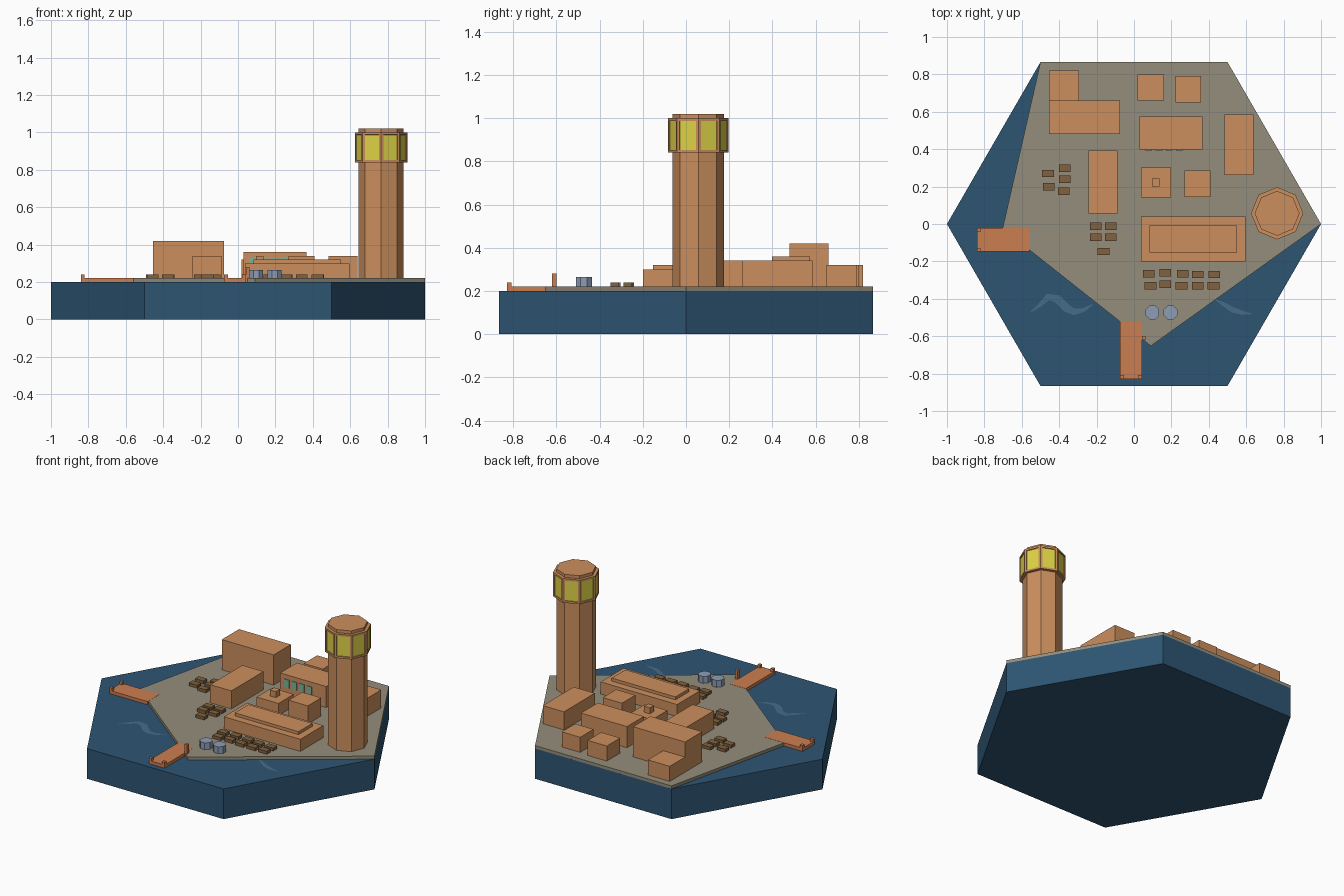
import bpy, bmesh
from math import cos, sin, pi
from mathutils import Vector

if "Cube" in bpy.data.objects:
    bpy.data.objects.remove(bpy.data.objects["Cube"])


def material(name, rgb):
    m = bpy.data.materials.new(name)
    m.diffuse_color = (*rgb, 1)
    m.use_nodes = True
    m.node_tree.nodes["Principled BSDF"].inputs["Base Color"].default_value = m.diffuse_color
    return m


WATER = material("water", (0.027, 0.09, 0.17))
FOAM = material("foam", (0.06, 0.155, 0.24))
LAND = material("land", (0.30, 0.27, 0.20))
CLAY = material("clay", (0.60, 0.275, 0.11))
WOOD = material("pier_wood", (0.60, 0.21, 0.08))
CRATE = material("crate", (0.22, 0.12, 0.05))
GLOW = material("lamp_glass", (0.73, 0.65, 0.06))
GLASS = material("window_glass", (0.2, 0.45, 0.33))
STEEL = material("steel", (0.27, 0.34, 0.47))


def finish(bm, name, *mats):
    bmesh.ops.recalc_face_normals(bm, faces=bm.faces)
    me = bpy.data.meshes.new(name)
    bm.to_mesh(me)
    bm.free()
    ob = bpy.data.objects.new(name, me)
    bpy.context.collection.objects.link(ob)
    for m in mats:
        me.materials.append(m)
    return ob


def extruded(bm, pts, z0, z1):
    f = bm.faces.new([bm.verts.new((x, y, z0)) for x, y in pts])
    new = bmesh.ops.extrude_face_region(bm, geom=[f], use_keep_orig=True)["geom"]
    bmesh.ops.translate(bm, vec=(0, 0, z1 - z0),
                        verts=[v for v in new if isinstance(v, bmesh.types.BMVert)])


def prism(name, pts, z0, z1, mat):
    bm = bmesh.new()
    extruded(bm, pts, z0, z1)
    return finish(bm, name, mat)


def ring(x, y, r, n, turn=0.0):
    return [(x + r * cos(2 * pi * i / n + turn), y + r * sin(2 * pi * i / n + turn)) for i in range(n)]


def rect(x0, x1, y0, y1):
    return [(x0, y0), (x1, y0), (x1, y1), (x0, y1)]


def box(name, x0, x1, y0, y1, z0, z1, mat=CLAY):
    return prism(name, rect(x0, x1, y0, y1), z0, z1, mat)


# Hexagonal water block and the land slab on it
prism("water_base", ring(0, 0, 1, 6), 0, 0.2, WATER)
prism("land", [(-0.5, 0.866), (-0.703, -0.025), (0.09, -0.652), (1, 0), (0.5, 0.866)], 0.2, 0.22, LAND)

# Harbour buildings
box("warehouse_tall", -0.455, -0.075, 0.48, 0.66, 0.22, 0.42)
box("warehouse_annex", -0.455, -0.295, 0.66, 0.82, 0.22, 0.32)
box("store_house", -0.243, -0.088, 0.056, 0.393, 0.22, 0.34)
box("office", 0.03, 0.367, 0.398, 0.575, 0.22, 0.36)
box("shed_left", 0.02, 0.16, 0.66, 0.80, 0.22, 0.32)
box("shed_right", 0.222, 0.357, 0.65, 0.79, 0.22, 0.32)
box("side_house", 0.485, 0.64, 0.262, 0.585, 0.22, 0.34)
box("chimney_house", 0.037, 0.197, 0.142, 0.302, 0.22, 0.30)
box("chimney", 0.095, 0.137, 0.20, 0.243, 0.30, 0.34)
box("small_house", 0.27, 0.41, 0.145, 0.285, 0.22, 0.34)
box("long_hall", 0.037, 0.597, -0.20, 0.04, 0.22, 0.30)
box("long_hall_roof", 0.083, 0.55, -0.152, -0.008, 0.30, 0.32)

# Office windows
bm = bmesh.new()
for i in range(4):
    x = 0.06 + i * 0.055
    extruded(bm, rect(x, x + 0.037, 0.394, 0.399), 0.275, 0.33)
finish(bm, "office_windows", GLASS)

# Lighthouse: shaft, glazed lantern, cap
TX, TY = 0.765, 0.057
prism("lighthouse_shaft", ring(TX, TY, 0.12, 8), 0.22, 0.84, CLAY)
bm = bmesh.new()
extruded(bm, ring(TX, TY, 0.14, 8), 0.84, 1.0)
bm.normal_update()
sides = [f for f in bm.faces if len(f.verts) == 4]
bmesh.ops.recalc_face_normals(bm, faces=bm.faces)
bmesh.ops.inset_individual(bm, faces=sides, thickness=0.018, depth=0)
bmesh.ops.inset_individual(bm, faces=sides, thickness=0.001, depth=-0.005)
for f in sides:
    f.material_index = 1
finish(bm, "lighthouse_lantern", CLAY, GLOW)
prism("lighthouse_cap", ring(TX, TY, 0.12, 8), 1.0, 1.02, CLAY)

# Piers with corner posts
box("pier_west", -0.84, -0.56, -0.148, -0.022, 0.2, 0.221, WOOD)
box("pier_south", -0.074, 0.042, -0.828, -0.52, 0.2, 0.221, WOOD)
bm = bmesh.new()
for x, y, top in [(-0.83, -0.138, 0.24), (-0.83, -0.032, 0.24),
                  (-0.064, -0.818, 0.24), (0.032, -0.818, 0.24), (0.052, -0.61, 0.28)]:
    extruded(bm, rect(x - 0.01, x + 0.01, y - 0.01, y + 0.01), 0.2, top)
finish(bm, "pier_posts", WOOD)

# Crate stacks
bm = bmesh.new()
for x, y in [(-.46, .27), (-.37, .297), (-.37, .24), (-.455, .2), (-.375, .175),
             (-.205, -.013), (-.125, -.013), (-.205, -.072), (-.125, -.072), (-.163, -.147),
             (.078, -.265), (.168, -.26), (.26, -.265), (.34, -.27), (.43, -.27),
             (.088, -.33), (.168, -.323), (.254, -.33), (.34, -.33), (.425, -.33)]:
    extruded(bm, rect(x - 0.031, x + 0.031, y - 0.02, y + 0.02), 0.22, 0.24)
finish(bm, "crates", CRATE)

# Storage tanks
for name, x in (("tank_left", 0.098), ("tank_right", 0.196)):
    prism(name, ring(x, -0.473, 0.04, 8, pi / 8), 0.22, 0.265, STEEL)


# Flat wave ribbons on the water, tapering to both ends
def wave(name, pts, width):
    bm = bmesh.new()
    rows = []
    for i, (x, y) in enumerate(pts):
        a, b = pts[max(i - 1, 0)], pts[min(i + 1, len(pts) - 1)]
        t = Vector((b[0] - a[0], b[1] - a[1])).normalized()
        w = 0.5 * width * sin(pi * i / (len(pts) - 1)) + 0.002
        rows.append([bm.verts.new((x - s * t.y * w, y + s * t.x * w, 0.202)) for s in (-1, 1)])
    for p, q in zip(rows, rows[1:]):
        bm.faces.new((p[0], q[0], q[1], p[1]))
    for f in bm.faces:
        if f.normal.z < 0:
            f.normal_flip()
    me_ob = finish(bm, name, FOAM)
    return me_ob


wave("wave_left", [(-.55, -.47), (-.50, -.43), (-.46, -.39), (-.41, -.40), (-.36, -.45),
                   (-.32, -.47), (-.27, -.46), (-.22, -.43)], 0.04)
wave("wave_right", [(.43, -.40), (.48, -.43), (.53, -.46), (.58, -.475), (.63, -.48)], 0.025)
